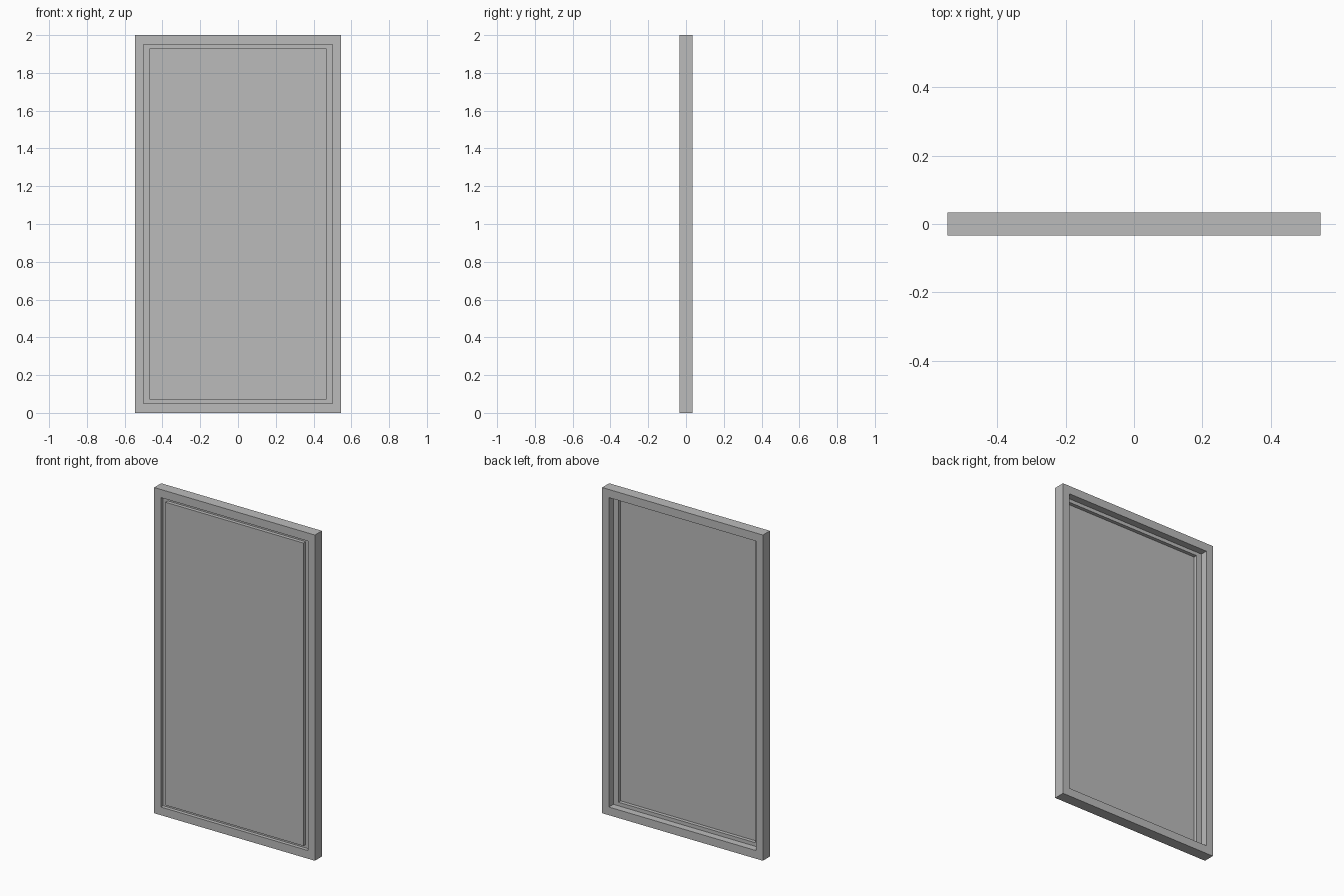
import bpy
import bmesh

cube = bpy.data.objects.get("Cube")
if cube:
    bpy.data.objects.remove(cube, do_unlink=True)

HALF_W, HEIGHT, HALF_D = 0.546, 2.0, 0.034
SHEET = 0.002                      # thickness of the pressed panel
FLOOR = -0.012                     # depth of the groove floor
OUTER, OPENING, PANEL = (0, 0), (0.046, 0.05), (0.078, 0.07)

grey = bpy.data.materials.new("plain_grey")
grey.use_nodes = True
colour = (0.5, 0.5, 0.5, 1)
grey.diffuse_color = colour
grey.node_tree.nodes["Principled BSDF"].inputs["Base Color"].default_value = colour


def ring(bm, inset, y):
    """Rectangular loop, inset from the outer edge, at depth y."""
    w, z0, z1 = HALF_W - inset[0], inset[1], HEIGHT - inset[1]
    return [bm.verts.new((x, y, z)) for x, z in ((-w, z0), (w, z0), (w, z1), (-w, z1))]


def loft(name, sections, closed):
    """Bridge rectangular loops; close into a frame or cap both ends."""
    bm = bmesh.new()
    rings = [ring(bm, inset, y) for inset, y in sections]
    pairs = list(zip(rings, rings[1:]))
    if closed:
        pairs.append((rings[-1], rings[0]))
    else:
        bm.faces.new(rings[0])
        bm.faces.new(rings[-1])
    for a, b in pairs:
        for i in range(4):
            j = (i + 1) % 4
            bm.faces.new((a[i], a[j], b[j], b[i]))
    bmesh.ops.recalc_face_normals(bm, faces=bm.faces)
    mesh = bpy.data.meshes.new(name)
    bm.to_mesh(mesh)
    bm.free()
    mesh.materials.append(grey)
    obj = bpy.data.objects.new(name, mesh)
    bpy.context.collection.objects.link(obj)
    return obj


# Outer frame with a rectangular opening
loft("frame", [(OUTER, HALF_D), (OUTER, -HALF_D),
               (OPENING, -HALF_D), (OPENING, HALF_D)], True)

# Pressed panel: raised flush with the front, hollow behind, groove around it
hollow = (PANEL[0] + SHEET, PANEL[1] + SHEET)
loft("panel", [(PANEL, -HALF_D), (PANEL, FLOOR), (OPENING, FLOOR),
               (OPENING, FLOOR + SHEET), (hollow, FLOOR + SHEET),
               (hollow, -HALF_D + SHEET)], False)
